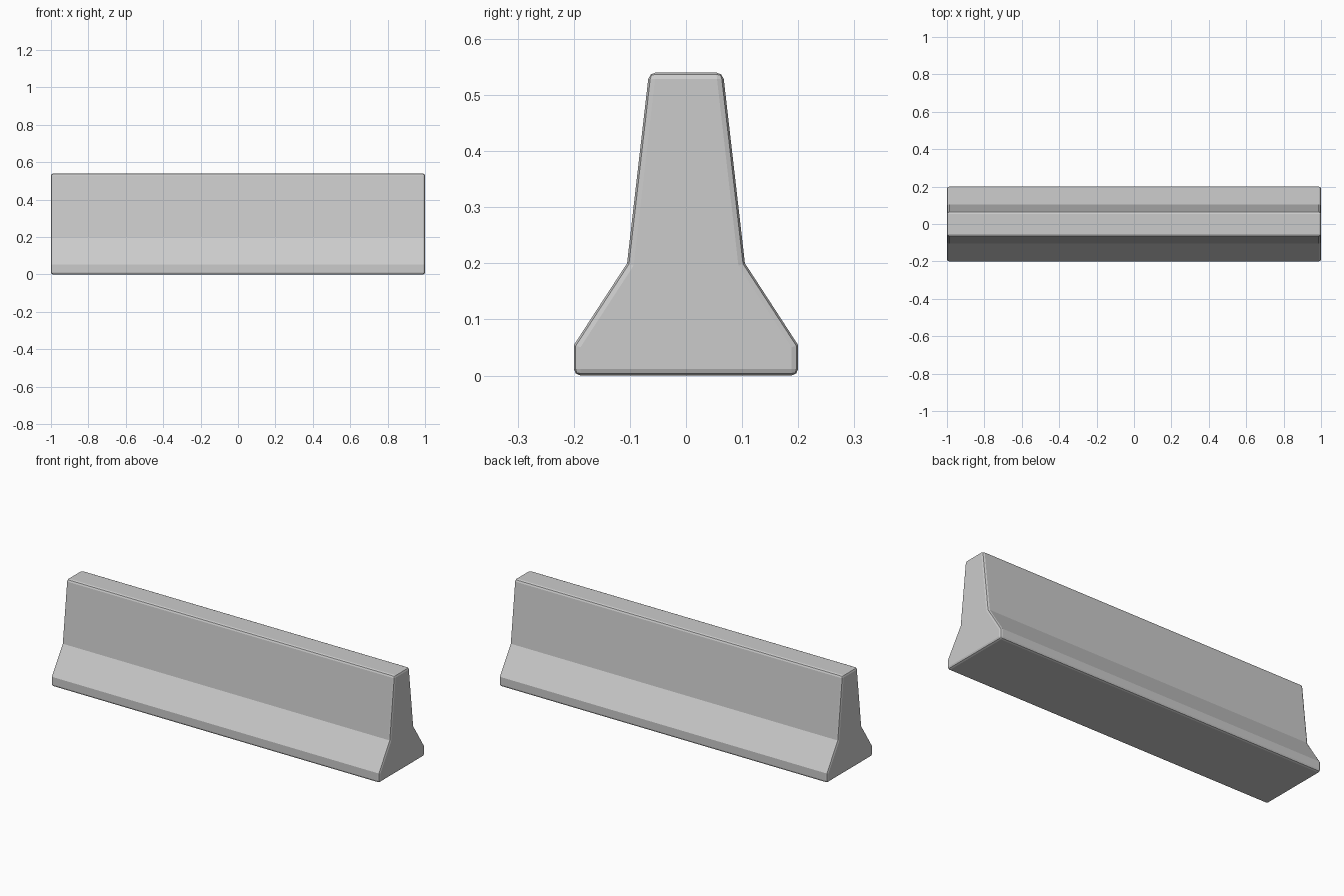
import bpy, bmesh, math

if "Cube" in bpy.data.objects:
    bpy.data.objects.remove(bpy.data.objects["Cube"])

# Half of the barrier cross-section (y, z), bottom to top
half = [(0.20, 0.0), (0.20, 0.054), (0.105, 0.20), (0.066, 0.54)]
profile = half + [(-y, z) for y, z in reversed(half)]

# Barrier body: profile extruded along x
bm = bmesh.new()
face = bm.faces.new([bm.verts.new((-1, y, z)) for y, z in profile])
ext = bmesh.ops.extrude_face_region(bm, geom=[face])
moved = [g for g in ext["geom"] if isinstance(g, bmesh.types.BMVert)]
bmesh.ops.translate(bm, verts=moved, vec=(2, 0, 0))
bmesh.ops.recalc_face_normals(bm, faces=bm.faces)
mesh = bpy.data.meshes.new("barrier_body")
bm.to_mesh(mesh)
bm.free()
body = bpy.data.objects.new("barrier_body", mesh)
bpy.context.collection.objects.link(body)

# Softened outer edges; the shallow flank creases stay sharp
bevel = body.modifiers.new("soft_edges", 'BEVEL')
bevel.width = 0.012
bevel.segments = 2
bevel.limit_method = 'ANGLE'
bevel.angle_limit = math.radians(40)
